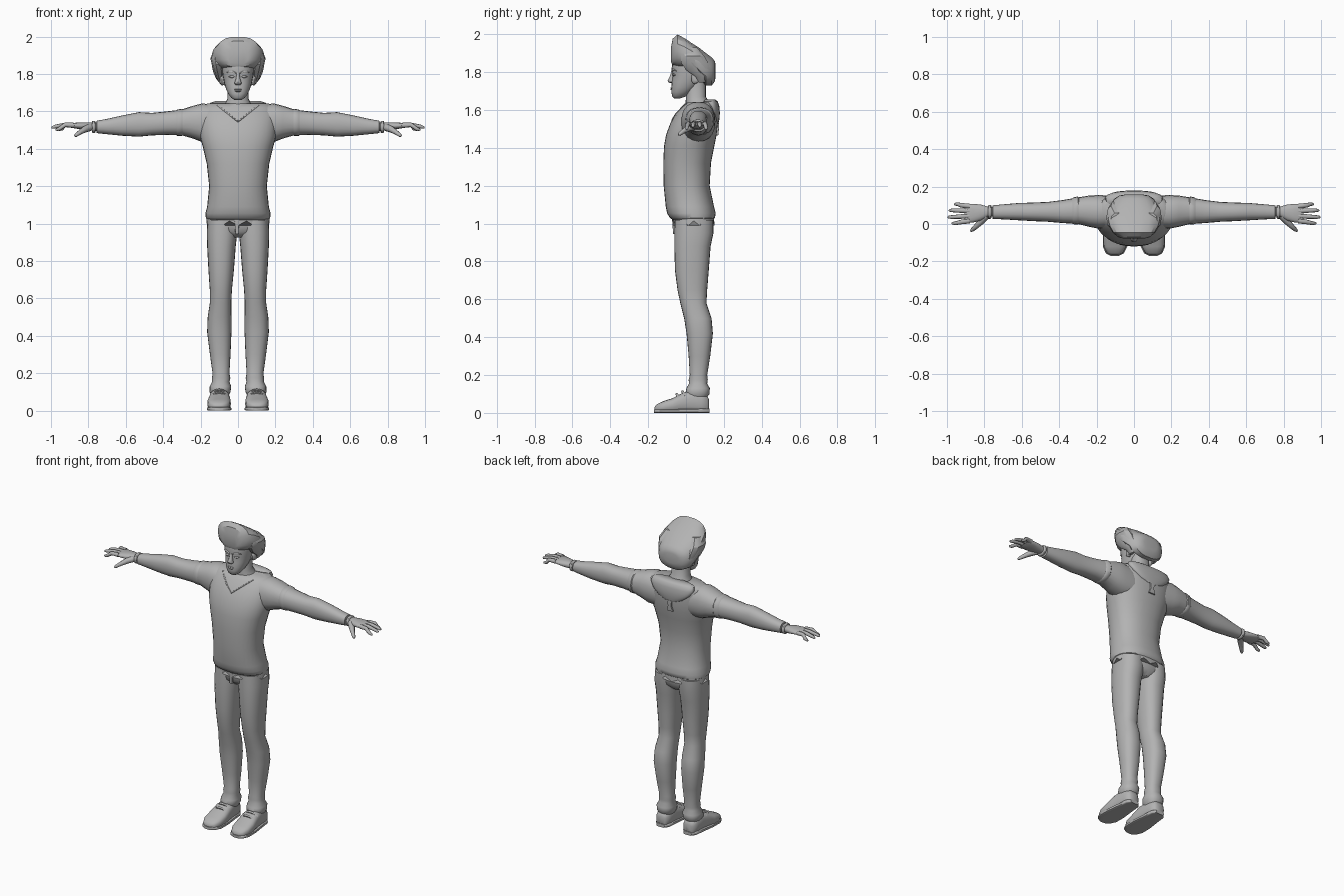
import bpy, bmesh, math
from mathutils import Vector
from mathutils.bvhtree import BVHTree

grey = bpy.data.materials.new("plain_grey")
grey.diffuse_color = (0.45, 0.45, 0.45, 1)


def finish(ob, mirror=False, angle=45):
    ob.data.materials.append(grey)
    bpy.ops.object.select_all(action='DESELECT')
    ob.select_set(True)
    bpy.context.view_layer.objects.active = ob
    bpy.ops.object.shade_smooth_by_angle(angle=math.radians(angle))
    if mirror:
        ob.modifiers.new("mirror", 'MIRROR').use_mirror_merge = False
    return ob


def loft(name, axis, rows, sides=20, power=2.3, mirror=False, angle=45, zigzag=0):
    """Rows are (position, a0, a1, b0, b1): bounds of a rounded section along the axis."""
    bm = bmesh.new()
    rings = []
    for t, a0, a1, b0, b1 in rows:
        ring = []
        for i in range(sides):
            u = 2 * math.pi * i / sides
            c, s = math.cos(u), math.sin(u)
            a = (a0 + a1) / 2 + (a1 - a0) / 2 * math.copysign(abs(c) ** (2 / power), c)
            b = (b0 + b1) / 2 + (b1 - b0) / 2 * math.copysign(abs(s) ** (2 / power), s)
            co = {'x': (t, a, b), 'y': (a, t, b), 'z': (a, b, t)}[axis]
            ring.append(bm.verts.new(co))
        rings.append(ring)
    for p, q in zip(rings, rings[1:]):
        for i in range(sides):
            j = (i + 1) % sides
            bm.faces.new((p[i], p[j], q[j], q[i]))
    bm.faces.new(rings[0])
    bm.faces.new(rings[-1])
    for v in rings[0][::2]:
        v.co.z += zigzag
    bmesh.ops.recalc_face_normals(bm, faces=bm.faces)
    me = bpy.data.meshes.new(name)
    bm.to_mesh(me)
    bm.free()
    ob = bpy.data.objects.new(name, me)
    bpy.context.collection.objects.link(ob)
    return finish(ob, mirror, angle)


def tube(name, pts, radii, mirror=False, sides=8):
    """Round limb through points with a radius at each point."""
    bm = bmesh.new()
    rings = []
    pts = [Vector(p) for p in pts]
    for k, p in enumerate(pts):
        d = (pts[min(k + 1, len(pts) - 1)] - pts[max(k - 1, 0)]).normalized()
        side = d.cross(Vector((0, 0, 1))).normalized()
        up = side.cross(d)
        rings.append([bm.verts.new(p + radii[k] * (side * math.cos(2 * math.pi * i / sides)
                      + up * math.sin(2 * math.pi * i / sides))) for i in range(sides)])
    for p, q in zip(rings, rings[1:]):
        for i in range(sides):
            j = (i + 1) % sides
            bm.faces.new((p[i], p[j], q[j], q[i]))
    bm.faces.new(rings[0])
    bm.faces.new(rings[-1])
    bmesh.ops.recalc_face_normals(bm, faces=bm.faces)
    me = bpy.data.meshes.new(name)
    bm.to_mesh(me)
    bm.free()
    ob = bpy.data.objects.new(name, me)
    bpy.context.collection.objects.link(ob)
    return finish(ob, mirror, 60)


def sym(z, w, y0, y1):
    return (z, -w, w, y0, y1)


# Sweater body with rolled hem
torso = loft("sweater", 'z', [
    sym(1.02, .158, -.07, .14), sym(1.03, .172, -.085, .153), sym(1.055, .174, -.1, .157),
    sym(1.09, .165, -.107, .148), sym(1.2, .154, -.118, .125), sym(1.32, .167, -.12, .132),
    sym(1.41, .188, -.116, .15), sym(1.47, .205, -.105, .162), sym(1.53, .21, -.083, .168),
    sym(1.58, .208, -.055, .168), sym(1.62, .198, -.022, .162), sym(1.642, .165, .0, .15)],
    sides=32)

# Sleeves
loft("sleeve", 'x', [
    (.1, -.02, .15, 1.43, 1.63), (.19, -.025, .155, 1.435, 1.643), (.24, -.015, .152, 1.455, 1.63),
    (.3, .0, .142, 1.472, 1.61), (.38, .005, .128, 1.474, 1.6), (.46, .012, .118, 1.472, 1.592),
    (.53, .015, .115, 1.465, 1.596), (.62, .02, .112, 1.47, 1.578), (.7, .025, .105, 1.478, 1.56),
    (.755, .027, .1, 1.484, 1.55), (.757, .036, .092, 1.492, 1.542)], mirror=True)
loft("sleeve_hem", 'x', [
    (.29, .002, .138, 1.475, 1.608), (.3, -.003, .147, 1.469, 1.614),
    (.325, -.001, .142, 1.469, 1.61), (.335, .006, .132, 1.478, 1.602)], mirror=True)

# V neckline following the sweater front
tree = BVHTree.FromPolygons([v.co for v in torso.data.vertices],
                            [p.vertices for p in torso.data.polygons])
line = []
for k in range(9):
    f = k / 8
    hit = tree.ray_cast(Vector((.11 * f, -1, 1.545 + .088 * f)), Vector((0, 1, 0)))[0]
    line.append(hit)
tube("neckline", line, [.004] * 9, mirror=True, sides=6)

# Hood folded on the back with its strap
loft("hood", 'z', [
    sym(1.53, .035, .155, .171), sym(1.55, .085, .145, .176), sym(1.585, .13, .125, .179),
    sym(1.62, .155, .1, .176), sym(1.645, .15, .09, .168), sym(1.655, .12, .1, .155)], sides=24)
loft("hood_strap", 'z', [sym(1.465, .024, .157, .17), sym(1.5, .012, .157, .174),
                         sym(1.535, .018, .157, .174)], sides=8, power=6)

# Hips, ragged waist trim and fly
loft("hips", 'z', [sym(.925, .06, -.02, .11), sym(.955, .145, -.055, .138),
                   sym(1.0, .165, -.062, .146), sym(1.06, .162, -.062, .14)], sides=24)
loft("waist_trim", 'z', [sym(.99, .169, -.067, .15), sym(1.045, .167, -.07, .148)],
     sides=28, zigzag=.025, angle=20)
loft("fly", 'z', [(.945, -.014, .002, -.068, -.04), (1.03, -.02, .008, -.074, -.04)],
     sides=8, power=6)

# Trouser legs with gathered ankles
loft("trouser_leg", 'z', [
    (1.02, .002, .164, -.06, .145), (.95, .004, .167, -.062, .145), (.88, .012, .165, -.062, .13),
    (.75, .022, .158, -.058, .12), (.65, .032, .151, -.045, .112), (.58, .036, .15, -.03, .108),
    (.5, .035, .162, -.01, .135), (.42, .035, .165, .003, .142), (.3, .04, .15, .014, .128),
    (.2, .046, .136, .02, .112), (.175, .041, .139, .014, .115), (.155, .046, .138, .016, .112),
    (.13, .036, .151, .002, .126), (.1, .04, .152, -.004, .124), (.08, .05, .14, .01, .11)],
    sides=24, mirror=True)

# Shoes with soles, tongues and laces
loft("shoe", 'y', [
    (-.167, .085, .12, .008, .03), (-.155, .06, .145, 0, .045), (-.12, .042, .162, 0, .062),
    (-.07, .038, .164, 0, .078), (-.02, .042, .156, 0, .105), (.03, .048, .15, 0, .12),
    (.08, .05, .147, 0, .108), (.112, .06, .138, 0, .09), (.122, .075, .122, .01, .07)],
    power=2.8, mirror=True)
loft("sole", 'y', [
    (-.17, .08, .125, 0, .018), (-.157, .054, .15, 0, .02), (-.12, .036, .167, 0, .02),
    (-.05, .035, .166, 0, .02), (.03, .044, .155, 0, .022), (.1, .05, .147, 0, .024),
    (.125, .07, .127, 0, .022)], power=5, mirror=True)
for k in range(2):
    y, z = -.045 + .03 * k, .094 + .014 * k
    tube("lace", [(.055, y + .01, z - .02), (.08, y, z), (.1, y - .004, z + .004),
                  (.12, y, z), (.145, y + .01, z - .02)], [.007] * 5, mirror=True, sides=6)

# Hands: palm, wristband, fingers and thumb
loft("palm", 'x', [
    (.74, .04, .09, 1.495, 1.54), (.785, .038, .094, 1.497, 1.54), (.82, .018, .104, 1.5, 1.542),
    (.86, .008, .108, 1.507, 1.54), (.895, .006, .107, 1.513, 1.537), (.905, .012, .1, 1.518, 1.533)],
    sides=16, mirror=True)
loft("wristband", 'x', [(.763, .032, .098, 1.488, 1.546), (.767, .028, .102, 1.484, 1.55),
                        (.777, .028, .102, 1.484, 1.55), (.781, .032, .098, 1.488, 1.546)],
     sides=16, mirror=True)
for n, (y, tip, ty, tz) in enumerate([(.017, .975, .004, 1.5), (.043, .997, .037, 1.512),
                                      (.07, .99, .073, 1.512), (.095, .962, .106, 1.5)]):
    tube("finger", [(.88, y, 1.526), (.925, (y + ty) / 2, 1.528), (tip - .02, ty, tz + .007),
                    (tip - .004, ty, tz + .002), (tip, ty, tz)],
         [.014, .012, .01, .007, .003], mirror=True)
tube("thumb", [(.79, .045, 1.515), (.82, .012, 1.504), (.845, -.014, 1.488),
               (.866, -.033, 1.473), (.873, -.039, 1.468)],
     [.02, .018, .013, .01, .004], mirror=True)

# Neck and head
loft("neck", 'z', [sym(1.6, .085, .0, .14), sym(1.645, .068, -.002, .122),
                   sym(1.67, .056, .0, .105), sym(1.78, .056, .0, .105)])
loft("head", 'z', [
    sym(1.662, .02, -.062, -.03), sym(1.672, .036, -.073, .0), sym(1.695, .053, -.077, .03),
    sym(1.72, .064, -.077, .06), sym(1.75, .073, -.075, .085), sym(1.785, .08, -.07, .11),
    sym(1.82, .085, -.076, .12), sym(1.87, .085, -.068, .12), sym(1.92, .06, -.05, .07)], sides=24)
loft("nose", 'z', [sym(1.742, .012, -.083, -.06), sym(1.748, .019, -.094, -.06),
                   sym(1.756, .018, -.097, -.06), sym(1.775, .011, -.087, -.06),
                   sym(1.805, .008, -.076, -.06)], sides=12)
for name, z, y, w, h in [("upper_lip", 1.717, -.083, .021, .004), ("lower_lip", 1.709, -.082, .018, .005)]:
    loft(name, 'x', [(-w, y + .008, y + .016, z - .001, z + .001), (-w / 2, y, y + .02, z - h, z + h),
                     (w / 2, y, y + .02, z - h, z + h), (w, y + .008, y + .016, z - .001, z + .001)], sides=8)
loft("eye", 'x', [(.018, -.07, -.055, 1.785, 1.787), (.026, -.073, -.05, 1.779, 1.793),
                  (.038, -.07, -.05, 1.779, 1.793), (.05, -.06, -.045, 1.785, 1.787)],
     sides=10, mirror=True)
tube("eyebrow", [(.012, -.074, 1.804), (.03, -.072, 1.812), (.048, -.064, 1.813), (.062, -.052, 1.806)],
     [.004, .006, .005, .002], mirror=True, sides=6)
loft("ear", 'x', [(.068, .03, .055, 1.745, 1.79), (.085, .028, .068, 1.738, 1.798),
                  (.094, .036, .07, 1.745, 1.8), (.096, .045, .063, 1.757, 1.792)],
     sides=12, mirror=True)

# Hair: tall at the front, sloping to the nape
hair = loft("hair", 'y', [
    (-.078, -.055, .055, 1.85, 1.94), (-.07, -.085, .085, 1.835, 1.978),
    (-.045, -.115, .115, 1.825, 2.0), (-.01, -.135, .135, 1.82, 1.982),
    (.03, -.145, .145, 1.805, 1.955), (.07, -.14, .14, 1.765, 1.93),
    (.105, -.125, .125, 1.728, 1.902), (.135, -.105, .105, 1.728, 1.88),
    (.152, -.08, .08, 1.75, 1.86), (.157, -.05, .05, 1.775, 1.84)],
    sides=18, power=2.5, angle=30)
# Side locks over the ears
loft("side_lock", 'z', [(1.745, .078, .094, .065, .1), (1.775, .072, .115, .05, .125),
                        (1.81, .07, .128, .0, .13), (1.85, .07, .14, -.03, .12),
                        (1.885, .07, .148, -.03, .1), (1.93, .06, .125, -.03, .06)],
     sides=10, mirror=True, angle=30)
